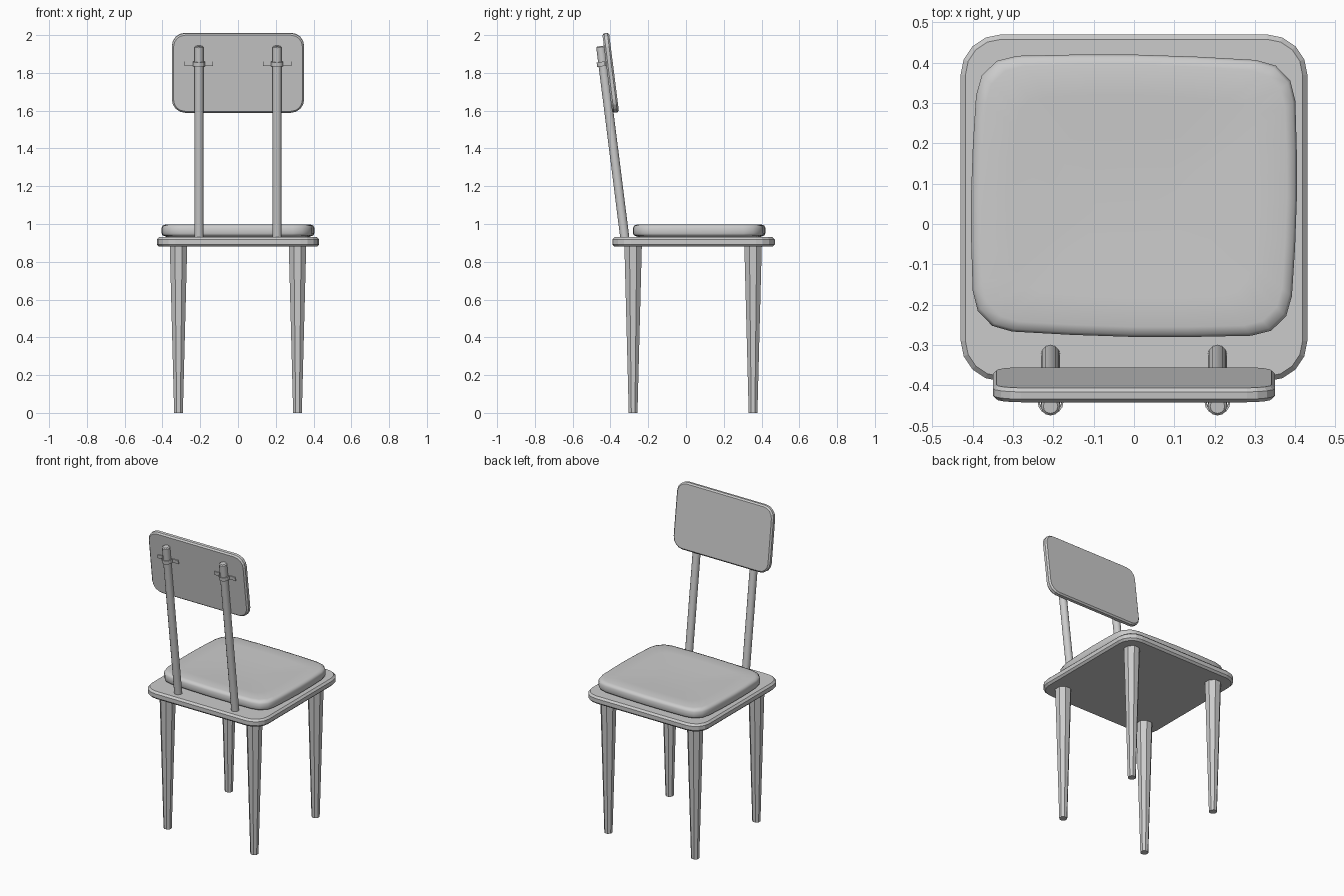
import bpy, bmesh, math
from mathutils import Vector, Matrix

cube = bpy.data.objects.get("Cube")
if cube:
    bpy.data.objects.remove(cube, do_unlink=True)

grey = bpy.data.materials.new("plain grey")
grey.use_nodes = True
GREY = (0.6, 0.6, 0.6, 1)
grey.diffuse_color = GREY
grey.node_tree.nodes["Principled BSDF"].inputs["Base Color"].default_value = GREY


def rounded_rect(hx, hy, radius, steps):
    """Outline of a rectangle with rounded corners, counter-clockwise."""
    pts = []
    for i, (sx, sy) in enumerate([(1, 1), (-1, 1), (-1, -1), (1, -1)]):
        for k in range(steps + 1):
            a = math.pi / 2 * (i + k / steps)
            pts.append((sx * (hx - radius) + radius * math.cos(a),
                        sy * (hy - radius) + radius * math.sin(a)))
    return pts


def circle(radius, sides, turn=0.0):
    return [(radius * math.cos(math.tau * (k + turn) / sides),
             radius * math.sin(math.tau * (k + turn) / sides)) for k in range(sides)]


def loft(name, layers, matrix=Matrix(), smooth=None):
    """Skin a stack of (outline, z) layers and cap both ends."""
    bm = bmesh.new()
    rings = [[bm.verts.new((x, y, z)) for x, y in pts] for pts, z in layers]
    for low, high in zip(rings, rings[1:]):
        n = len(low)
        for i in range(n):
            j = (i + 1) % n
            bm.faces.new((low[i], low[j], high[j], high[i]))
    bm.faces.new(rings[0][::-1])
    bm.faces.new(rings[-1])
    bmesh.ops.recalc_face_normals(bm, faces=bm.faces)
    mesh = bpy.data.meshes.new(name)
    bm.to_mesh(mesh)
    bm.free()
    mesh.materials.append(grey)
    obj = bpy.data.objects.new(name, mesh)
    obj.matrix_world = matrix
    bpy.context.collection.objects.link(obj)
    if smooth:
        bpy.ops.object.select_all(action="DESELECT")
        obj.select_set(True)
        bpy.context.view_layer.objects.active = obj
        bpy.ops.object.shade_smooth_by_angle(angle=math.radians(smooth))
    return obj


def board(name, hx, hy, thick, radius, bevel, matrix):
    """Rounded board with chamfered rims, centred on its origin."""
    h = thick / 2
    outer = rounded_rect(hx, hy, radius, 4)
    inner = rounded_rect(hx - bevel, hy - bevel, radius - bevel, 4)
    return loft(name, [(inner, -h), (outer, bevel - h), (outer, h - bevel), (inner, h)], matrix)


# Seat board
board("seat", 0.43, 0.43, 0.05, 0.1, 0.012, Matrix.Translation((0, 0.04, 0.905)))

# Padded cushion, turned very slightly, with a shallow dished top
def pad(inset, bow=0.008):
    hx, hy = 0.396 - inset, 0.342 - inset
    pts = rounded_rect(hx, hy, 0.1 - inset * 0.25, 3)
    out = []
    for i, (x, y) in enumerate(pts):
        nx, ny = pts[(i + 1) % len(pts)]
        out.append((x, y))
        if i % 4 == 3:  # swell each straight side outwards
            for t in (0.25, 0.5, 0.75):
                p = Vector((x, y)).lerp(Vector((nx, ny)), t)
                swell = bow * math.sin(math.pi * t)
                out.append(tuple(p + Vector((ny - y, x - nx)).normalized() * swell))
    return out


loft("cushion",
     [(pad(0.03), 0.93), (pad(0.004), 0.94), (pad(0), 0.95), (pad(0), 0.98),
      (pad(0.006), 0.992), (pad(0.025), 0.998), (pad(0.1), 0.996),
      (pad(0.2), 0.992), (pad(0.29), 0.99)],
     Matrix.Translation((0, 0.07, 0)) @ Matrix.Rotation(math.radians(-1), 4, "Z"), 50)

# Tapered eight-sided legs
for side, x in (("left", 0.315), ("right", -0.315)):
    for end, y in (("front", -0.28), ("back", 0.355)):
        loft(f"{end}_{side}_leg",
             [(circle(0.025, 8, 0.5), 0), (circle(0.05, 8, 0.5), 0.885)],
             Matrix.Translation((x, y, 0)))

# Frame shared by everything on the leaning backrest (local z runs up the poles)
foot, tip = Vector((0, -0.322, 0.91)), Vector((0, -0.452, 1.942))
length = (tip - foot).length
lean = Matrix.Translation(foot) @ Matrix.Rotation(
    math.atan2(foot.y - tip.y, tip.z - foot.z), 4, "X")

# Back board, standing upright against the poles
board("back_board", 0.35, 0.212, 0.036, 0.07, 0.009,
      lean @ Matrix.Translation((0, 0.035, 0.893)) @ Matrix.Rotation(math.pi / 2, 4, "X"))

# Thin strap outline: flat tabs with a half loop over the pole
def strap(grow):
    loop = [((0.027 + grow) * math.cos(a), -(0.027 + grow) * math.sin(a))
            for a in [math.pi * k / 8 for k in range(9)]]
    return [(0.075, 0.014 - grow)] + [(loop[0][0], 0.014 - grow)] + loop + \
           [(loop[-1][0], 0.014 - grow), (-0.075, 0.014 - grow)]


strap_outline = strap(0.005) + strap(0)[::-1]

# Poles and their straps
for side, x in (("left", 0.207), ("right", -0.207)):
    place = lean @ Matrix.Translation((x, 0, 0))
    loft(f"{side}_pole",
         [(circle(0.024, 12), 0), (circle(0.024, 12), length - 0.006),
          (circle(0.018, 12), length)], place, 40)
    loft(f"{side}_strap", [(strap_outline, 0.933), (strap_outline, 0.957)], place)
